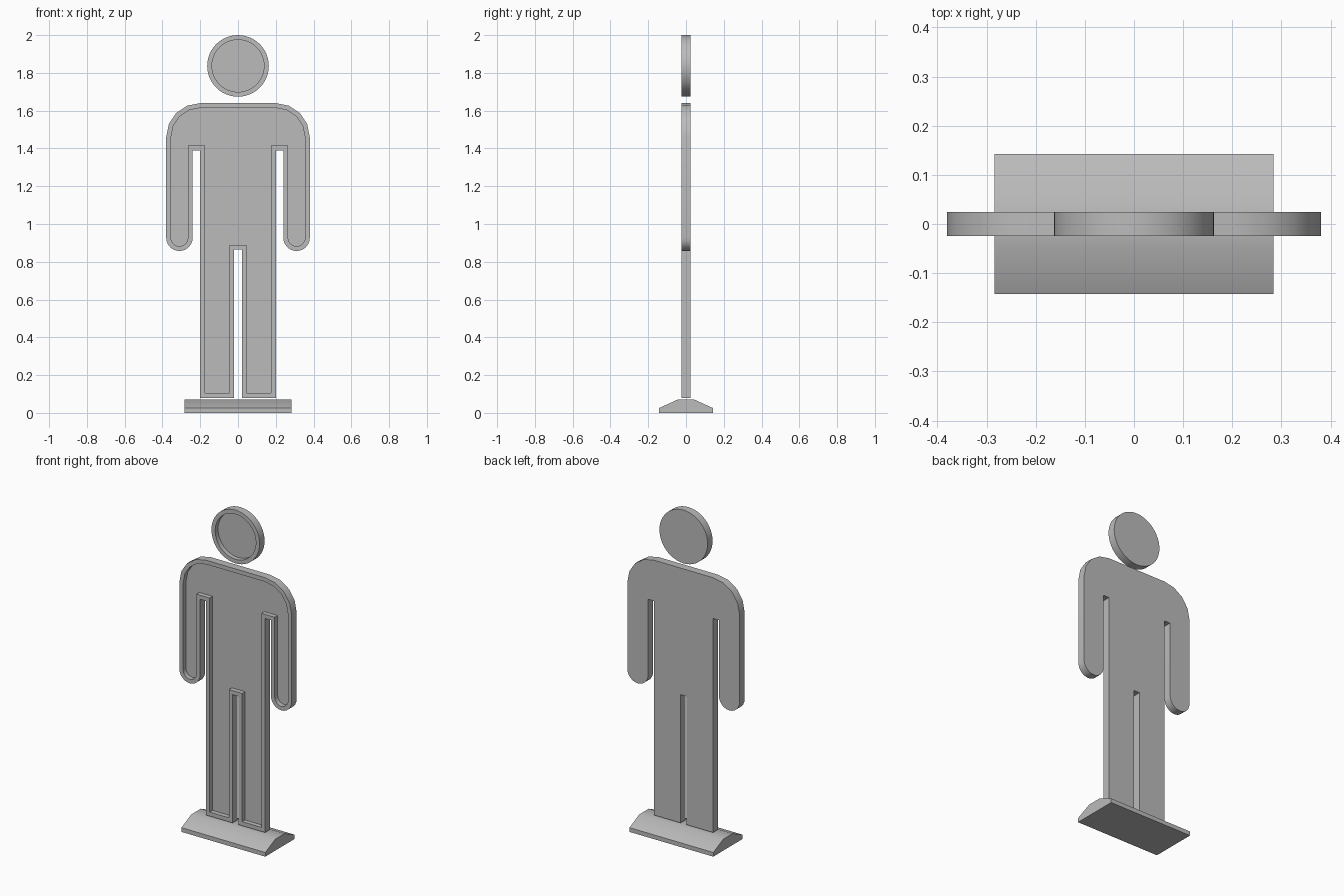
import bpy, bmesh, math

if "Cube" in bpy.data.objects:
    bpy.data.objects.remove(bpy.data.objects["Cube"])

grey = bpy.data.materials.new("grey")
grey.diffuse_color = (0.5, 0.5, 0.5, 1)
grey.use_nodes = True
grey.node_tree.nodes["Principled BSDF"].inputs["Base Color"].default_value = grey.diffuse_color

THICK, RIM, RECESS = 0.048, 0.025, 0.028


def arc(cx, cz, r, a0, a1, n):
    return [(cx + r * math.cos(math.radians(a0 + (a1 - a0) * i / n)),
             cz + r * math.sin(math.radians(a0 + (a1 - a0) * i / n))) for i in range(n + 1)]


def finish(name, bm):
    bmesh.ops.recalc_face_normals(bm, faces=bm.faces)
    mesh = bpy.data.meshes.new(name)
    bm.to_mesh(mesh)
    bm.free()
    mesh.materials.append(grey)
    obj = bpy.data.objects.new(name, mesh)
    bpy.context.collection.objects.link(obj)
    bpy.ops.object.select_all(action='DESELECT')
    obj.select_set(True)
    bpy.context.view_layer.objects.active = obj
    bpy.ops.object.shade_smooth_by_angle(angle=math.radians(30))
    return obj


def tray(name, outline):
    """Flat plate from an x-z outline, with a raised rim around a recessed front."""
    bm = bmesh.new()
    back = bm.faces.new([bm.verts.new((x, THICK / 2, z)) for x, z in outline])
    ext = bmesh.ops.extrude_face_region(bm, geom=[back], use_keep_orig=True)["geom"]
    bmesh.ops.translate(bm, vec=(0, -THICK, 0),
                        verts=[g for g in ext if isinstance(g, bmesh.types.BMVert)])
    bmesh.ops.recalc_face_normals(bm, faces=bm.faces)
    front = next(f for f in bm.faces if all(v.co.y < 0 for v in f.verts))
    bmesh.ops.inset_individual(bm, faces=[front], thickness=RIM, use_even_offset=True)
    floor = bmesh.ops.extrude_discrete_faces(bm, faces=[front])["faces"][0]
    bmesh.ops.translate(bm, vec=(0, RECESS, 0), verts=floor.verts)
    return finish(name, bm)


# Head disc
tray("head", arc(0, 1.837, 0.163, 0, 360, 48)[:-1])

# Body with arms and legs, half outline mirrored
half = [(0.02, 0.865), (0.02, 0.08), (0.20, 0.08), (0.20, 1.39), (0.24, 1.39)]
half += arc(0.31, 0.927, 0.07, 180, 360, 12)
half += arc(0.20, 1.46, 0.18, 0, 90, 4)
tray("body", half + [(-x, z) for x, z in reversed(half)])

# Sloped foot base
bm = bmesh.new()
side = [(-0.142, 0), (0.142, 0), (0.142, 0.026), (0.045, 0.07), (-0.045, 0.07), (-0.142, 0.026)]
end = bm.faces.new([bm.verts.new((-0.284, y, z)) for y, z in side])
ext = bmesh.ops.extrude_face_region(bm, geom=[end], use_keep_orig=True)["geom"]
bmesh.ops.translate(bm, vec=(0.568, 0, 0),
                    verts=[g for g in ext if isinstance(g, bmesh.types.BMVert)])
finish("base", bm)
